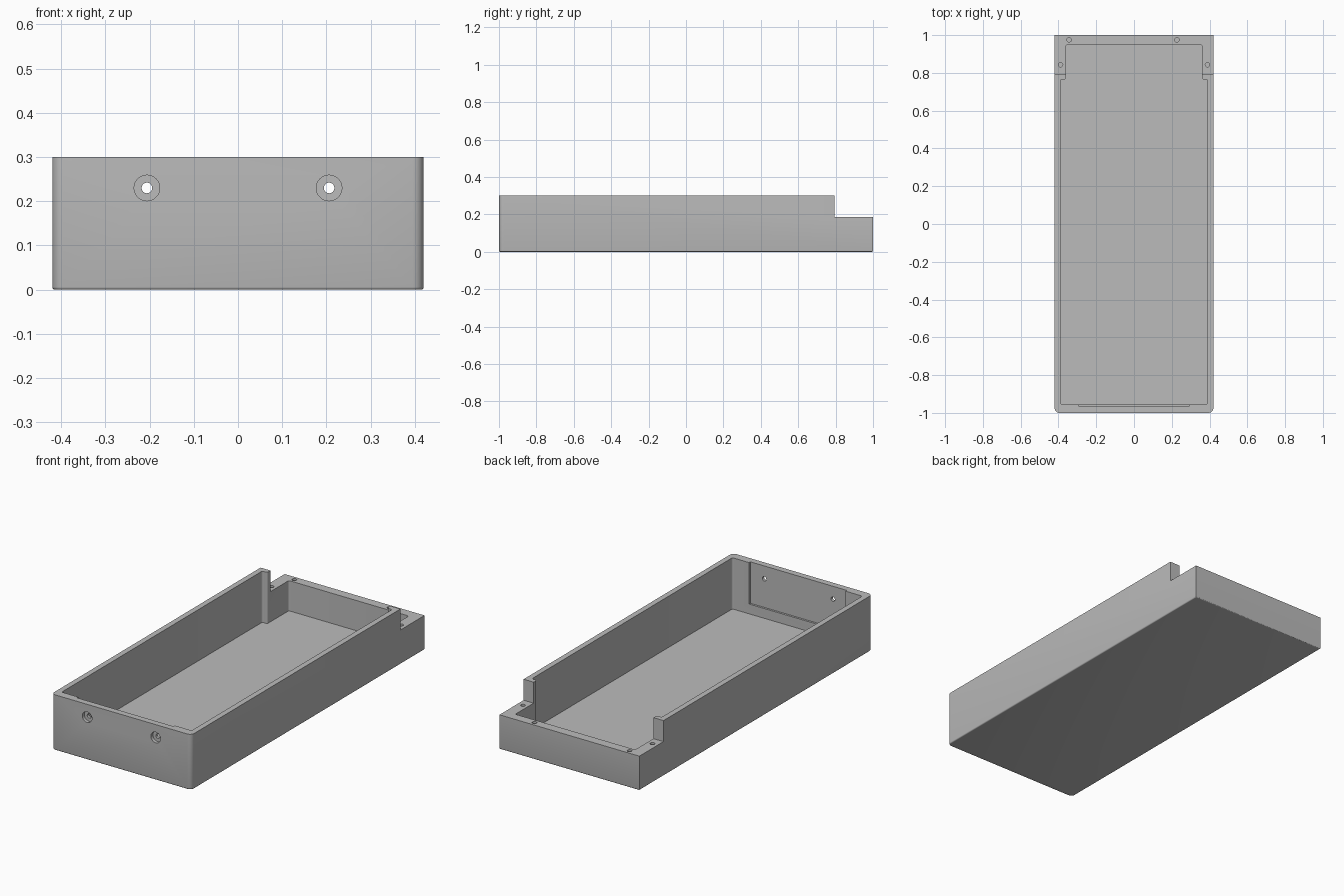
import bpy, bmesh, math
from mathutils import Vector, Matrix

cube = bpy.data.objects.get("Cube")
if cube:
    bpy.data.objects.remove(cube)

W, TOP, LEDGE, FLOOR = 0.42, 0.30, 0.186, 0.022

grey = bpy.data.materials.new("plain grey")
grey.use_nodes = True
grey.diffuse_color = (0.5, 0.5, 0.5, 1)
grey.node_tree.nodes["Principled BSDF"].inputs["Base Color"].default_value = grey.diffuse_color


def rounded(corners, steps=6):
    """Outline from (x, y, radius) right-angle corners."""
    out = []
    for i, (x, y, r) in enumerate(corners):
        p = Vector((x, y))
        if r == 0:
            out.append(p)
            continue
        u = (Vector(corners[i - 1][:2]) - p).normalized()
        v = (Vector(corners[(i + 1) % len(corners)][:2]) - p).normalized()
        for k in range(steps + 1):
            t = math.pi / 2 * k / steps
            out.append(p + r * (u + v) - r * (math.cos(t) * v + math.sin(t) * u))
    return out


def finish(name, bm):
    bmesh.ops.recalc_face_normals(bm, faces=bm.faces)
    mesh = bpy.data.meshes.new(name)
    bm.to_mesh(mesh)
    bm.free()
    mesh.materials.append(grey)
    ob = bpy.data.objects.new(name, mesh)
    bpy.context.collection.objects.link(ob)
    return ob


def prism(name, outline, z0, z1, bottom_round=0):
    bm = bmesh.new()
    base = bm.faces.new([bm.verts.new((p.x, p.y, z0)) for p in outline])
    ext = bmesh.ops.extrude_face_region(bm, geom=[base], use_keep_orig=True)
    bmesh.ops.translate(bm, vec=(0, 0, z1 - z0),
                        verts=[g for g in ext["geom"] if isinstance(g, bmesh.types.BMVert)])
    if bottom_round:
        bmesh.ops.recalc_face_normals(bm, faces=bm.faces)
        bmesh.ops.bevel(bm, geom=list(base.edges), offset=bottom_round,
                        segments=3, profile=0.5, affect='EDGES')
    return finish(name, bm)


def box(name, x0, x1, y0, y1, z0, z1):
    return prism(name, rounded([(x0, y0, 0), (x1, y0, 0), (x1, y1, 0), (x0, y1, 0)]), z0, z1)


def cylinder(name, centre, radius, depth, along_y=False):
    bm = bmesh.new()
    turn = Matrix.Rotation(math.pi / 2, 4, 'X') if along_y else Matrix()
    bmesh.ops.create_cone(bm, cap_ends=True, segments=32, radius1=radius, radius2=radius,
                          depth=depth, matrix=Matrix.Translation(centre) @ turn)
    return finish(name, bm)


def cut(body, cutter):
    mod = body.modifiers.new("cut", 'BOOLEAN')
    mod.operation, mod.solver, mod.object = 'DIFFERENCE', 'EXACT', cutter
    bpy.context.view_layer.objects.active = body
    bpy.ops.object.modifier_apply(modifier=mod.name)
    bpy.data.objects.remove(cutter)


# Outer shell: rounded front corners, square back, softened bottom edge
case = prism("case_tray", rounded([(-W, -1, 0.025), (W, -1, 0.025), (W, 1, 0), (-W, 1, 0)]),
             0, TOP, 0.006)

# Main cavity, narrower at the back
right = [(0.39, -0.955, 0.01), (0.39, 0.765, 0.01), (0.36, 0.765, 0.01), (0.36, 0.95, 0.01)]
left = [(-x, y, r) for x, y, r in reversed(right)]
cut(case, prism("cavity_cutter", rounded(right + left), FLOOR, 0.5))

# Lowered ledge at the back
cut(case, box("ledge_cutter", -0.5, 0.5, 0.793, 1.1, LEDGE, 0.5))

# Shallow recess inside the front wall, open at the top
cut(case, box("recess_cutter", -0.29, 0.29, -0.966, -0.94, 0.075, 0.5))

# Counterbored holes through the front wall
for x in (-0.206, 0.206):
    cut(case, cylinder("hole_cutter", (x, -0.98, 0.23), 0.012, 0.12, True))
    cut(case, cylinder("counterbore_cutter", (x, -1.0, 0.23), 0.029, 0.036, True))

# Screw holes in the ledge
for x, y in ((-0.344, 0.975), (0.227, 0.975), (-0.389, 0.843), (0.389, 0.843)):
    cut(case, cylinder("screw_cutter", (x, y, LEDGE), 0.012, 0.2))

# Smooth rounded parts, sharp edges kept
bpy.ops.object.select_all(action='DESELECT')
case.select_set(True)
bpy.context.view_layer.objects.active = case
bpy.ops.object.shade_smooth_by_angle(angle=math.radians(35))
